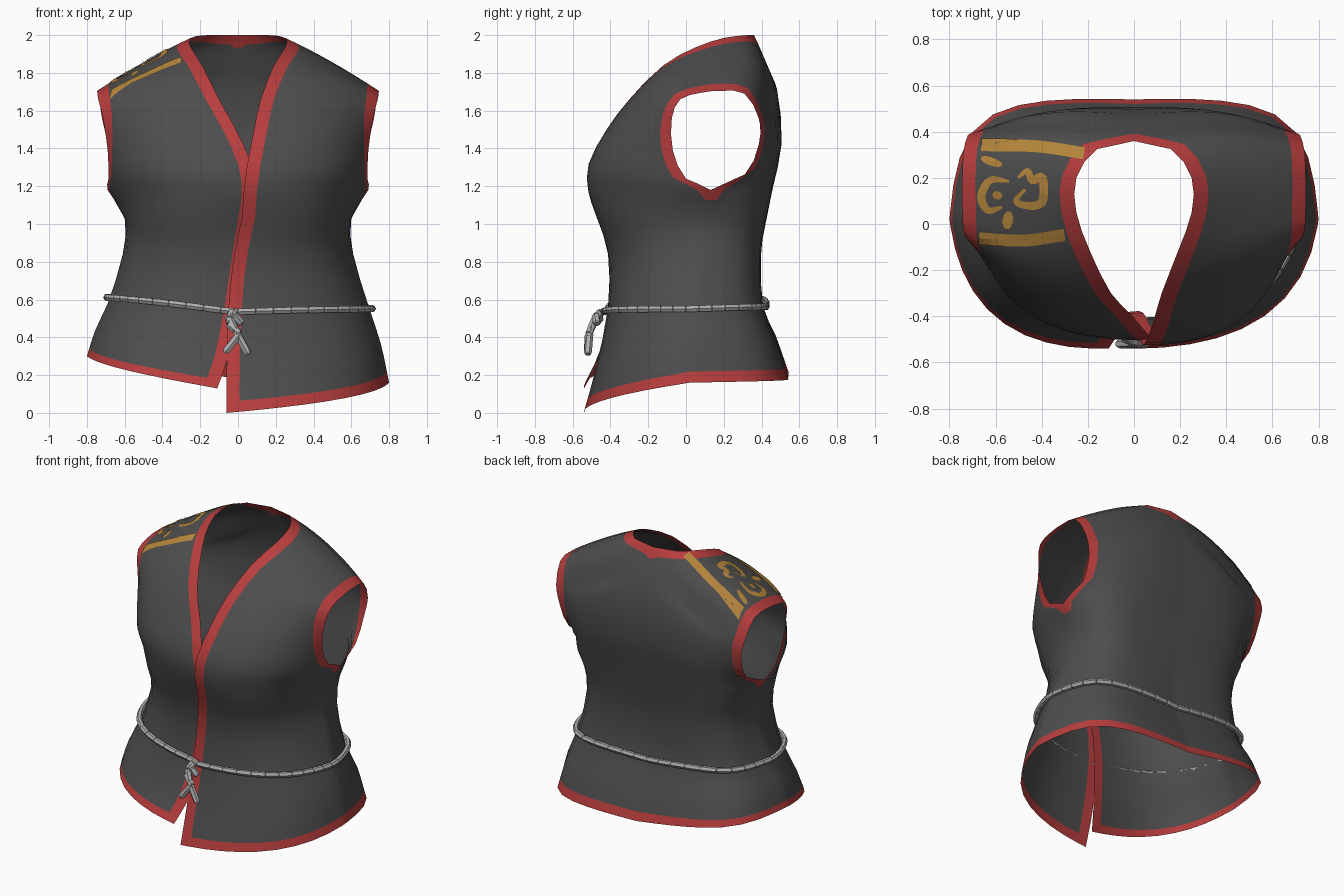
import bpy, bmesh, math
from mathutils import Vector
from mathutils.bvhtree import BVHTree

if "Cube" in bpy.data.objects:
    bpy.data.objects.remove(bpy.data.objects["Cube"])


def material(name, r, g, b):
    m = bpy.data.materials.new(name)
    m.diffuse_color = (r, g, b, 1)
    m.use_nodes = True
    m.node_tree.nodes["Principled BSDF"].inputs["Base Color"].default_value = m.diffuse_color
    return m


CLOTH = material("charcoal_cloth", .075, .075, .075)
RED = material("red_trim", .48, .047, .047)
GOLD = material("gold_paint", .47, .24, .045)
CORD = material("grey_cord", .42, .42, .42)


def finish(bm, name, mats, smooth):
    me = bpy.data.meshes.new(name)
    bm.to_mesh(me)
    for m in mats:
        me.materials.append(m)
    for p in me.polygons:
        p.use_smooth = smooth
    ob = bpy.data.objects.new(name, me)
    bpy.context.collection.objects.link(ob)
    return ob


# Half-vest rows: centre/neck point, curve handle, side/armhole point
FRONT = [
    ((-.06, -.54, .00), (.73, -.56, .07), (.80, .02, .16)),
    ((-.06, -.475, .23), (.71, -.52, .27), (.755, .03, .37)),
    ((-.05, -.41, .56), (.62, -.45, .56), (.69, .04, .57)),
    ((-.02, -.41, .84), (.56, -.45, .84), (.61, .08, .84)),
    ((.02, -.465, 1.03), (.60, -.53, 1.02), (.60, .11, 1.03)),
    ((.03, -.515, 1.17), (.60, -.55, 1.16), (.69, .13, 1.18)),
    ((.05, -.515, 1.32), (.60, -.54, 1.29), (.685, .00, 1.24)),
    ((.085, -.42, 1.50), (.58, -.43, 1.49), (.69, -.07, 1.39)),
    ((.12, -.30, 1.66), (.52, -.30, 1.65), (.715, -.075, 1.56)),
    ((.19, -.12, 1.84), (.50, -.15, 1.79), (.74, -.03, 1.66)),
    ((.25, .05, 1.935), (.48, .07, 1.86), (.745, .08, 1.695))]
BACK = [
    ((.25, .20, 1.985), (.48, .23, 1.88), (.745, .19, 1.705)),
    ((.16, .325, 2.0), (.40, .43, 1.86), (.74, .31, 1.69)),
    ((0, .36, 2.0), (.22, .51, 1.70), (.72, .385, 1.56)),
    ((0, .47, 1.75), (.45, .53, 1.60), (.69, .385, 1.42)),
    ((0, .505, 1.45), (.54, .52, 1.36), (.68, .31, 1.26)),
    ((0, .46, 1.20), (.62, .47, 1.17), (.69, .13, 1.18)),
    ((0, .42, 1.00), (.60, .43, 1.00), (.60, .11, 1.03)),
    ((0, .39, .82), (.58, .42, .83), (.61, .08, .84)),
    ((0, .40, .56), (.64, .44, .56), (.69, .04, .57)),
    ((0, .47, .38), (.71, .51, .38), (.755, .03, .37)),
    ((0, .54, .18), (.76, .565, .17), (.80, .02, .16))]
# the under-lapping panel has its own front edge
UNDER_X = [-.11, -.05, 0, .04, .07, .09, .07, -.01, -.10, -.19]
LOW = [0, .35, .7, 1, 1.5, 2, 2.5, 3, 3.5, 4, 4.6]
VS = (LOW + [5 + i / 2 for i in range(17)] + [13.25, 13.6, 14, 14.5, 15, 15.5, 16]
      + [21 - v for v in reversed(LOW)])


def catmull(pts, v):
    i = min(int(v), len(pts) - 2)
    t = v - i
    p = [pts[max(0, min(len(pts) - 1, i + k))] for k in (-1, 0, 1, 2)]
    return .5 * (2 * p[1] + (p[2] - p[0]) * t + (2 * p[0] - 5 * p[1] + 4 * p[2] - p[3]) * t * t
                 + (3 * p[1] - p[0] - 3 * p[2] + p[3]) * t ** 3)


def along(poly, d):
    for a, b in zip(poly, poly[1:]):
        s = (b - a).length
        if d <= s:
            return a.lerp(b, d / s)
        d -= s
    return poly[-1].copy()


def half(bm, side):
    ends = [[Vector(r[k]) for r in FRONT + BACK] for k in range(3)]
    if side < 0:
        for i, x in enumerate(UNDER_X):
            ends[0][i].x = -x
            if 0 < i < 8:
                ends[0][i].y += .025
    grid = []
    for v in VS:
        a, c, b = (catmull(e, v) for e in ends)
        a.z = min(a.z, 2.0)
        if v >= 13:
            a.x = 0
            if v < 14:                         # straight drop below the back collar
                a = ends[0][13].lerp(ends[0][14], v - 13)
        if v > 16:
            b = catmull(ends[2], 21 - v)       # shared side seam
        w = 1 + .8 * max(0, min(1, (v - 14.5) / 2))
        poly = []
        for k in range(41):
            t = k / 40
            q0, q1, q2 = (1 - t) ** 2, 2 * w * t * (1 - t), t * t
            poly.append((a * q0 + c * q1 + b * q2) / (q0 + q1 + q2))
        L = sum((q - p).length for p, q in zip(poly, poly[1:]))
        inner = .07 if v <= 13 else .015       # mitre the trim at collar and armpit
        outer = .07 if 4.8 < v < 16.2 else .03
        cols = [0, inner] + [inner + (L - outer - inner) * k / 9 for k in range(1, 10)] + [L]
        row = []
        for d in cols:
            p = along(poly, d) if d < L else b.copy()
            if side < 0:
                if p.z < .6:                   # shorter hem on this side
                    f = max(0, 1 - abs(p.x) / .8)
                    p.z = .6 - (.6 - p.z) * (.68 + f * (.32 if p.y > 0 else .12))
                p.x = -p.x
            row.append(bm.verts.new(p))
        grid.append(row)
    for i in range(len(VS) - 1):
        mid = (VS[i] + VS[i + 1]) / 2
        for j in range(11):
            f = bm.faces.new((grid[i][j], grid[i][j + 1], grid[i + 1][j + 1], grid[i + 1][j]))
            hem = mid < .35 or mid > 20.65
            edge = j == 0 and mid < 13.25
            arm = j == 10 and 4.6 < mid < 16.4
            f.material_index = int(hem or edge or arm)


# Vest body
bm = bmesh.new()
half(bm, 1)
half(bm, -1)
bmesh.ops.remove_doubles(bm, verts=bm.verts, dist=.0005)
bmesh.ops.recalc_face_normals(bm, faces=bm.faces)
bm.normal_update()
tree = BVHTree.FromBMesh(bm)
finish(bm, "vest_body", [CLOTH, RED], True)


# Painted shoulder ornament: thin ribbons dropped onto the cloth
def ribbon(bm, pts, width, taper):
    pts = [Vector((x, y, 0)) for x, y in pts]
    n = 6 * (len(pts) - 1)
    path = [catmull(pts, k / 6) for k in range(n + 1)]
    prev = None
    for k, p in enumerate(path):
        t = (path[min(k + 1, n)] - path[max(k - 1, 0)]).normalized()
        w = width / 2 * (max(.35, math.sin(math.pi * k / n) ** .5) if taper else 1)
        row = []
        for s in (-1, 0, 1):
            q = p + Vector((-t.y, t.x, 0)) * w * s
            hit, nor, _, _ = tree.ray_cast(Vector((q.x, q.y, 3)), Vector((0, 0, -1)))
            if hit is None:
                break
            row.append(bm.verts.new(hit + (nor if nor.z > 0 else -nor) * .005))
        row = row if len(row) == 3 else None
        if prev and row:
            for j in (0, 1):
                bm.faces.new((prev[j], row[j], row[j + 1], prev[j + 1]))
        prev = row


bm = bmesh.new()
for pts in ([(-.67, -.06), (-.48, -.07), (-.30, -.045)],
            [(-.66, .34), (-.42, .335), (-.215, .305)]):
    ribbon(bm, pts, .052, False)
for pts, w in (([(-.66, .285), (-.57, .255)], .035),
               ([(-.54, .185), (-.62, .19), (-.66, .12), (-.63, .06), (-.57, .075)], .036),
               ([(-.61, .13), (-.57, .12)], .035),
               ([(-.50, .20), (-.46, .23), (-.44, .19), (-.395, .20), (-.395, .10),
                 (-.45, .08), (-.51, .10), (-.47, .15)], .038),
               ([(-.54, .055), (-.55, -.02)], .045)):
    ribbon(bm, pts, w, True)
bmesh.ops.recalc_face_normals(bm, faces=bm.faces)
finish(bm, "shoulder_ornament", [GOLD], False)


# Rope belt made of short bead-like strands
def strand(bm, a, b, r):
    d = b - a
    rot = d.to_track_quat('Z', 'Y')
    rings = []
    for t, s in ((0, .75), (.1, 1), (.9, 1), (1, .75)):
        rings.append([bm.verts.new(a + d * t + rot @ Vector(
            (r * s * math.cos(k * math.pi / 3), r * s * math.sin(k * math.pi / 3), 0)))
            for k in range(6)])
    for p, q in zip(rings, rings[1:]):
        for k in range(6):
            bm.faces.new((p[k], p[(k + 1) % 6], q[(k + 1) % 6], q[k]))
    bm.faces.new(rings[0][::-1])
    bm.faces.new(rings[-1])


bm = bmesh.new()
loop = []
for k in range(44):
    ang = 2 * math.pi * k / 44 - math.pi / 2
    out = Vector((.75 * math.cos(ang), .5 * math.sin(ang), 0)).normalized()
    z = .535 + .015 * abs(out.x) + .025 * max(0, out.y) + .06 * max(0, -out.x) ** 1.5
    hit = tree.ray_cast(out * 2 + Vector((0, 0, z)), -out)[0]
    if hit:
        loop.append(hit + out * .02)
for a, b in zip(loop, loop[1:] + loop[:1]):
    strand(bm, a, b, .019)
finish(bm, "rope_belt", [CORD], False)

# Knot and hanging rope ends
bm = bmesh.new()
for path in ([(-.03, -.44, .54), (-.045, -.48, .50), (-.01, -.51, .43), (.055, -.52, .31)],
             [(-.02, -.45, .54), (-.05, -.49, .47), (.01, -.515, .42), (-.07, -.52, .32)],
             [(-.06, -.45, .49), (-.02, -.48, .52), (.02, -.47, .47)]):
    pts = [Vector(p) for p in path]
    for a, b in zip(pts, pts[1:]):
        strand(bm, a, b, .021)
finish(bm, "belt_knot", [CORD], False)
